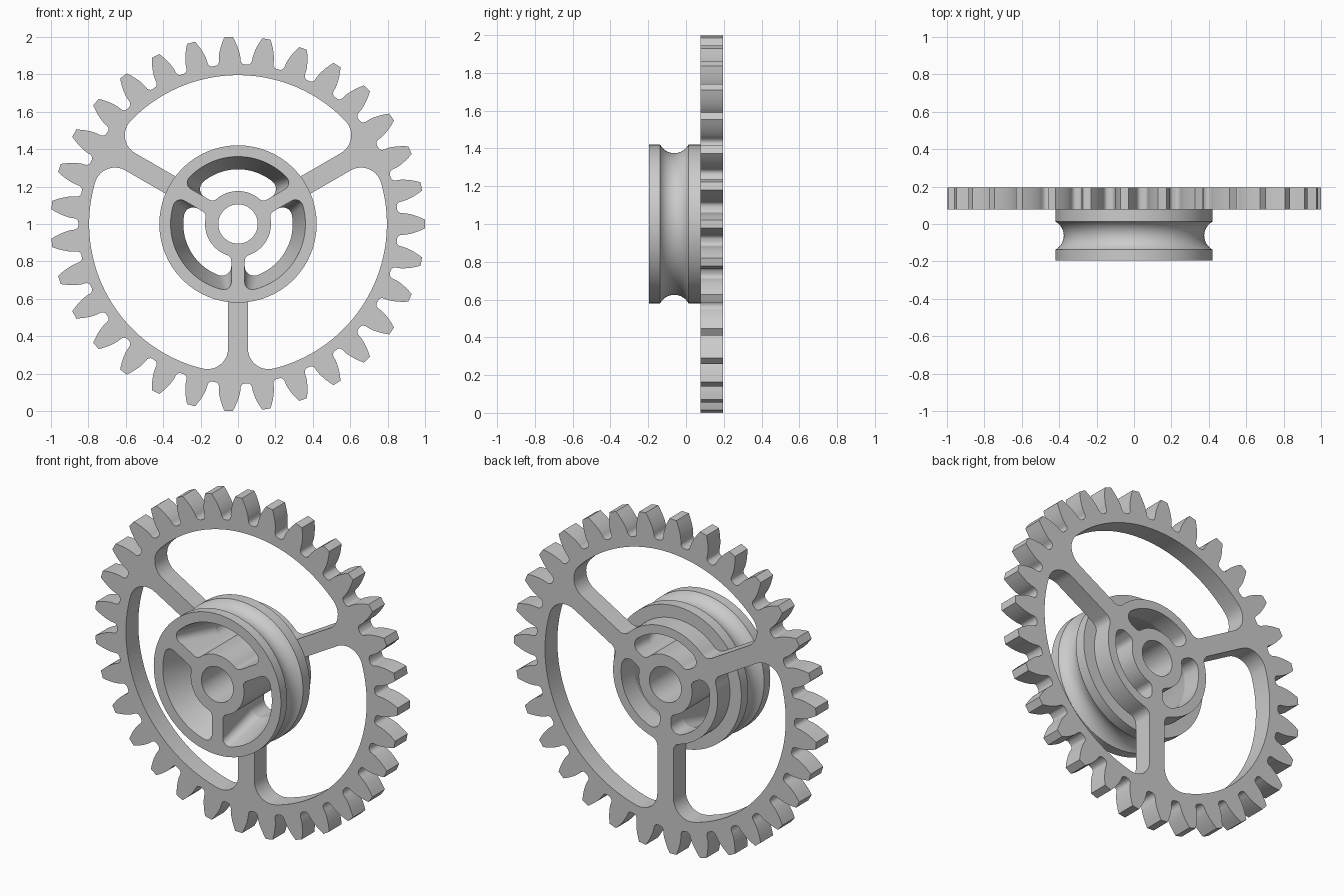
import bpy, bmesh
from math import sin, cos, pi, sqrt, atan2, acos, tan, radians

if "Cube" in bpy.data.objects:
    bpy.data.objects.remove(bpy.data.objects["Cube"])

CZ = 1.0                                   # axle height
FRONT, JOIN, BACK = -0.195, 0.078, 0.195   # depth planes along y
SPOKES = [radians(a) for a in (-90, 30, 150)]


def arc(cx, cz, r, a0, a1, n):
    return [(cx + r * cos(a0 + (a1 - a0) * i / n), cz + r * sin(a0 + (a1 - a0) * i / n)) for i in range(n + 1)]


def circle(r, n=128):
    return arc(0, 0, r, 0, 2 * pi, n)[:-1]


def rotate(pts, a):
    return [(x * cos(a) - z * sin(a), x * sin(a) + z * cos(a)) for x, z in pts]


def window(r_in, r_out, half_w, f_in, f_out, angle):
    """Rounded opening between two spokes, starting at the spoke at angle."""
    vi, vo = half_w + f_in, half_w + f_out
    ui, uo = sqrt((r_in + f_in) ** 2 - vi ** 2), sqrt((r_out - f_out) ** 2 - vo ** 2)
    pi_, po = atan2(vi, ui), atan2(vo, uo)
    half = arc(0, 0, r_in, pi / 3, pi_, 16)[:-1]
    half += arc(ui, vi, f_in, pi_ + pi, 1.5 * pi, 8)
    half += arc(uo, vo, f_out, 1.5 * pi, 2 * pi + po, 10)
    half += arc(0, 0, r_out, po, pi / 3, 28)[1:]
    c, s = cos(2 * pi / 3), sin(2 * pi / 3)
    other = [(x * c + z * s, x * s - z * c) for x, z in half]   # mirror about the 60 degree line
    return rotate(half + other[-2:0:-1], angle)


def gear_outline(teeth=31, root=0.853):
    m = 2 / (teeth + 2)
    rp = m * teeth / 2
    rb = rp * cos(radians(20))

    def half_angle(r):                     # involute flank
        a, p = acos(rb / r), radians(20)
        return pi / (2 * teeth) + (tan(p) - p) - (tan(a) - a)

    radii = [rb + (1 - rb) * (i / 7) ** 1.5 for i in range(8)]
    side = [(root, 0.092), (root + 0.002, 0.082), (root + 0.008, 0.073), (root + 0.017, 0.0675)]
    side += [(r, half_angle(r)) for r in radii]
    pts = []
    for k in range(teeth):
        t = 2 * pi * k / teeth
        pts += [(r * cos(t - h), r * sin(t - h)) for r, h in side]
        pts += [(r * cos(t + h), r * sin(t + h)) for r, h in reversed(side)]
    return pts


def solid(name, walls):
    """Each wall is a list of (y, outline) sections; the end sections are capped."""
    bm = bmesh.new()
    caps = ([], [])
    for sections in walls:
        rings = [[bm.verts.new((x, y, z + CZ)) for x, z in pts] for y, pts in sections]
        n = len(rings[0])
        for a, b in zip(rings, rings[1:]):
            for i in range(n):
                j = (i + 1) % n
                bm.faces.new((a[i], a[j], b[j], b[i]))
        for cap, ring in zip(caps, (rings[0], rings[-1])):
            cap += [bm.edges.get((ring[i], ring[(i + 1) % n])) for i in range(n)]
    for cap, ny in zip(caps, (-1, 1)):
        bmesh.ops.triangle_fill(bm, use_beauty=True, use_dissolve=False, edges=cap, normal=(0, ny, 0))
    bmesh.ops.recalc_face_normals(bm, faces=bm.faces[:])
    me = bpy.data.meshes.new(name)
    bm.to_mesh(me)
    bm.free()
    ob = bpy.data.objects.new(name, me)
    bpy.context.collection.objects.link(ob)
    bpy.ops.object.select_all(action='DESELECT')
    ob.select_set(True)
    bpy.context.view_layer.objects.active = ob
    bpy.ops.object.shade_smooth_by_angle(angle=radians(30))
    return ob


def hub_window(r_out, fillet, angle):
    return window(0.176, r_out, 0.036, 0.035, fillet, angle)


# Toothed wheel with three spokes, hub openings and bore
gear = [[(JOIN, gear_outline()), (BACK, gear_outline())],
        [(JOIN, circle(0.105, 64)), (BACK, circle(0.105, 64))]]
for a in SPOKES:
    big = window(0.345, 0.795, 0.053, 0.05, 0.11, a)
    gear.append([(JOIN, big), (BACK, big)])
    gear.append([(y, hub_window(0.292, 0.05, a)) for y in (JOIN, BACK)])
solid("gear_wheel", gear)

# Grooved pulley drum with tapered openings and bore
half, depth, mid = 0.075, 0.045, -0.062
rad = (half ** 2 + depth ** 2) / (2 * depth)
ang = atan2(half, rad - depth)
groove = arc(mid, 0.42 + rad - depth, rad, -pi / 2 - ang, -pi / 2 + ang, 16)
rim = [(FRONT, 0.42)] + groove + [(JOIN, 0.42)]
drum = [[(y, circle(r)) for y, r in rim],
        [(FRONT, circle(0.105, 64)), (JOIN, circle(0.105, 64))]]
for a in SPOKES:
    drum.append([(FRONT, hub_window(0.36, 0.04, a)), (JOIN, hub_window(0.292, 0.05, a))])
solid("pulley_drum", drum)
